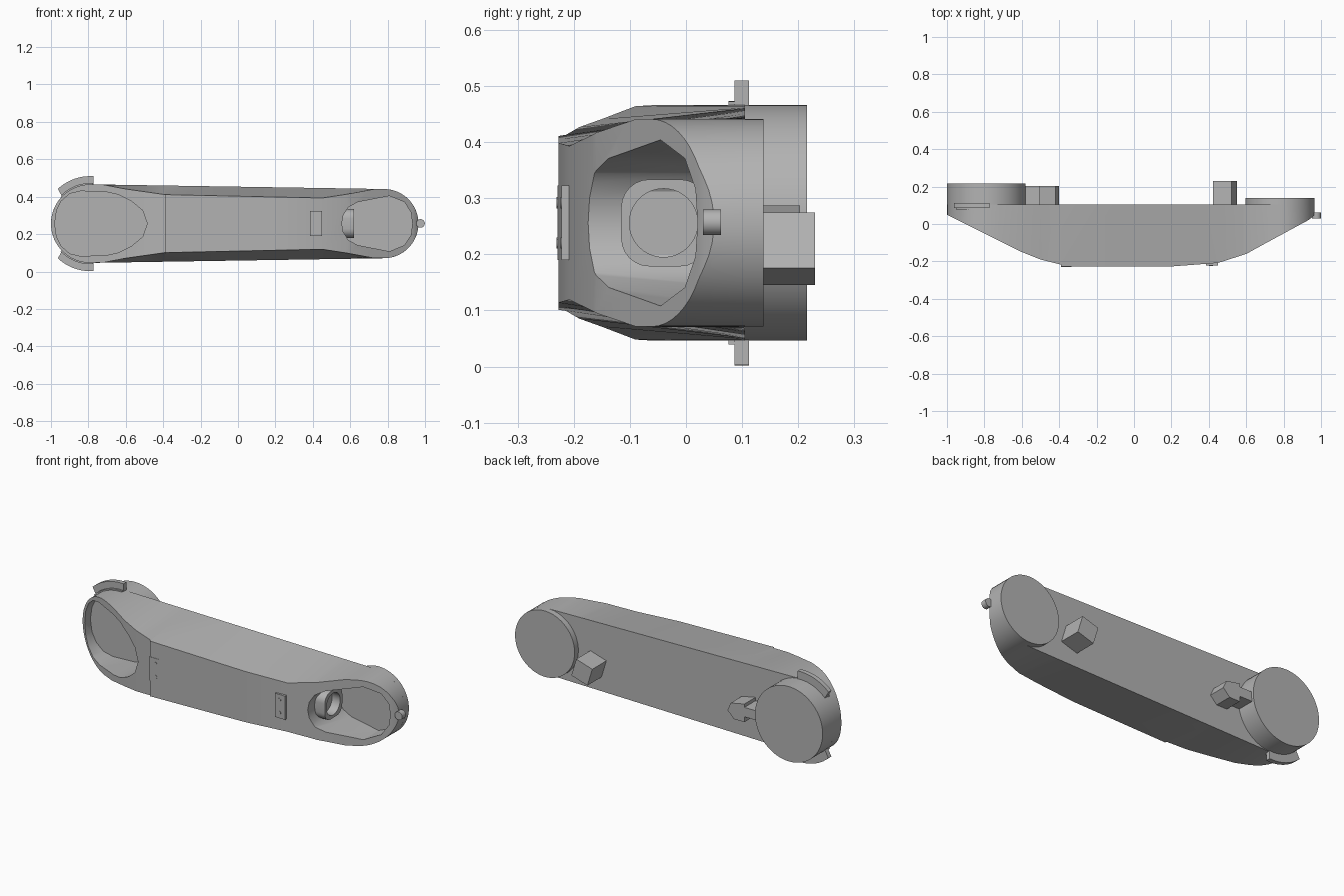
import bpy, bmesh, math
from mathutils import Matrix

cube = bpy.data.objects.get("Cube")
if cube:
    bpy.data.objects.remove(cube, do_unlink=True)

ZC = 0.256          # height of the arm's centre line
BACK = 0.105        # flat rear plane of the arm
LX, LR = -0.79, 0.21    # large hub
RX, RR = 0.78, 0.185    # small hub

grey = bpy.data.materials.new("plain_grey")
grey.use_nodes = True
grey.diffuse_color = (0.45, 0.45, 0.45, 1)
grey.node_tree.nodes["Principled BSDF"].inputs["Base Color"].default_value = (0.45, 0.45, 0.45, 1)


def finish(name, bm, angle=30):
    bmesh.ops.recalc_face_normals(bm, faces=bm.faces)
    mesh = bpy.data.meshes.new(name)
    bm.to_mesh(mesh)
    bm.free()
    mesh.materials.append(grey)
    ob = bpy.data.objects.new(name, mesh)
    bpy.context.collection.objects.link(ob)
    smooth(ob, angle)
    return ob


def smooth(ob, angle=30):
    bpy.ops.object.select_all(action='DESELECT')
    ob.select_set(True)
    bpy.context.view_layer.objects.active = ob
    bpy.ops.object.shade_smooth_by_angle(angle=math.radians(angle))


def prism(name, outline, y0, y1):
    """Extrude an (x, z) outline along y."""
    bm = bmesh.new()
    a = [bm.verts.new((x, y0, z)) for x, z in outline]
    b = [bm.verts.new((x, y1, z)) for x, z in outline]
    bm.faces.new(a)
    bm.faces.new(b)
    for i in range(len(a)):
        j = (i + 1) % len(a)
        bm.faces.new((a[i], a[j], b[j], b[i]))
    return finish(name, bm)


def disc(name, x, z, r, y0, y1, n=48):
    ring = [(x + r * math.cos(2 * math.pi * i / n), z + r * math.sin(2 * math.pi * i / n)) for i in range(n)]
    return prism(name, ring, y0, y1)


def box(name, x0, x1, y0, y1, z0, z1):
    return prism(name, [(x0, z0), (x1, z0), (x1, z1), (x0, z1)], y0, y1)


def cut(ob, cutter):
    cutter.hide_render = True
    mod = ob.modifiers.new("cut", 'BOOLEAN')
    mod.operation, mod.solver, mod.object = 'DIFFERENCE', 'EXACT', cutter
    bpy.ops.object.select_all(action='DESELECT')
    ob.select_set(True)
    bpy.context.view_layer.objects.active = ob
    bpy.ops.object.modifier_apply(modifier=mod.name)
    bpy.data.objects.remove(cutter, do_unlink=True)
    smooth(ob)


def interp(points, x):
    for (xa, a), (xb, b) in zip(points, points[1:]):
        if x <= xb:
            return a + (b - a) * max(0, x - xa) / (xb - xa)
    return points[-1][1]


def mirrored(half):
    """Close a half outline of (x, offset) about the centre line."""
    return [(x, ZC + d) for x, d in half] + [(x, ZC - d) for x, d in reversed(half) if d > 0]


# Arm: four-cornered sections lofted along x, narrower at the front
front_y = [(-1, 0.05), (-0.9, 0), (-0.6, -0.15), (-0.5, -0.19), (-0.391, -0.217),
           (-0.389, -0.227), (0.2, -0.227), (0.45, -0.208), (0.6, -0.16), (0.7, -0.105),
           (0.94, 0.025), (0.965, 0.05)]
front_half = [(-0.72, 0.208), (-0.6, 0.185), (-0.39, 0.155), (0.45, 0.137), (0.58, 0.157), (0.73, 0.185)]


def back_half(x):
    if x < LX:
        return math.sqrt(max(0, LR ** 2 - (x - LX) ** 2))
    if x > RX:
        return math.sqrt(max(0, RR ** 2 - (x - RX) ** 2))
    return LR + (RR - LR) * (x - LX) / (RX - LX)


angles = [math.radians(4 + 86 * i / 12) for i in range(13)]
stations = [LX - LR * math.cos(a) for a in angles] + [RX + RR * math.cos(a) for a in angles]
stations += [p[0] for p in front_y[2:-2]] + [p[0] for p in front_half] + [-0.1]
stations = sorted({round(x, 4) for x in stations})
bm = bmesh.new()
rings = []
for x in stations:
    hb, y = back_half(x), interp(front_y, x)
    hf = min(hb, interp(front_half, x)) if -0.72 <= x <= 0.73 else hb
    rings.append([bm.verts.new(c) for c in ((x, BACK, ZC - hb), (x, y, ZC - hf),
                                            (x, y, ZC + hf), (x, BACK, ZC + hb))])
for a, b in zip(rings, rings[1:]):
    for i in range(4):
        j = (i + 1) % 4
        bm.faces.new((a[i], a[j], b[j], b[i]))
bm.faces.new(rings[0])
bm.faces.new(rings[-1])
arm = finish("arm_body", bm)

# Recessed pockets at both ends
large = [(-0.98, 0), (-0.97, 0.07), (-0.945, 0.12), (-0.9, 0.16), (-0.84, 0.174), (-0.7, 0.168),
         (-0.64, 0.155), (-0.57, 0.12), (-0.51, 0.07), (-0.485, 0)]
small = [(0.555, 0), (0.563, 0.045), (0.59, 0.088), (0.64, 0.115), (0.81, 0.148),
         (0.89, 0.115), (0.925, 0.06), (0.932, 0)]
cut(arm, prism("large_pocket_cutter", mirrored(large), -0.5, 0.09))
cut(arm, prism("small_pocket_cutter", mirrored(small), -0.5, 0.09))

# Rear hubs
disc("large_hub", LX, ZC, LR, BACK, 0.216, 64)
disc("small_hub", RX, ZC, RR, BACK, 0.138, 64)

# Rear plug beside the large hub, and rear block by the small hub
prism("plug_neck", [(-0.62, 0.215), (-0.5, 0.215), (-0.5, 0.268), (-0.62, 0.268)], BACK, 0.203)
prism("plug_head", [(-0.505, 0.185), (-0.44, 0.185), (-0.4, 0.225), (-0.42, 0.27), (-0.505, 0.287)], BACK, 0.203)
t = math.radians(17)
prism("rear_block", [(0.486 + 0.0735 * math.cos(t + math.radians(45 + 90 * i)),
                      0.21 + 0.0735 * math.sin(t + math.radians(45 + 90 * i))) for i in range(4)], BACK, 0.23)

# Curved clips hugging the large hub, above and below
for name, side in (("upper_clip", 1), ("lower_clip", -1)):
    def arc(r, lo, hi, n=10):
        return [(LX + r * math.cos(math.radians(lo + (hi - lo) * i / n)),
                 ZC + side * r * math.sin(math.radians(lo + (hi - lo) * i / n))) for i in range(n + 1)]
    prism(name, arc(0.254, 86, 133) + arc(0.2, 137, 85), 0.086, 0.112)
    prism(name + "_lip", arc(0.217, 86, 137) + arc(0.195, 137, 86), 0.076, 0.087)

# End knob
disc("end_knob", 0.976, 0.257, 0.023, 0.03, 0.062, 24)

# Rounded socket with a round bore inside the small pocket
bm = bmesh.new()
bmesh.ops.create_cube(bm, size=1, matrix=Matrix.Translation((0.585, -0.038, ZC)) @ Matrix.Diagonal((0.07, 0.155, 0.155, 1)))
edges = [e for e in bm.edges if abs(e.verts[0].co.x - e.verts[1].co.x) > 0.01]
bmesh.ops.bevel(bm, geom=edges, offset=0.05, segments=6, profile=0.5, affect='EDGES')
socket = finish("pocket_socket", bm)
bm = bmesh.new()
bmesh.ops.create_cone(bm, cap_ends=True, segments=40, radius1=0.061, radius2=0.061, depth=0.1,
                      matrix=Matrix.Translation((0.62, -0.04, ZC)) @ Matrix.Rotation(math.pi / 2, 4, 'Y'))
cut(socket, finish("bore_cutter", bm))

# Front bracket plates with screws
box("right_plate", -0.389, -0.335, -0.229, -0.222, 0.19, 0.323)
box("left_plate", 0.385, 0.448, -0.222, -0.2, 0.19, 0.323)
for side, x, y in (("right", -0.352, -0.229), ("left", 0.412, -0.222)):
    for level, z in (("lower", 0.22), ("upper", 0.292)):
        disc(side + "_" + level + "_screw", x, z, 0.01, y - 0.002, y + 0.01, 16)
